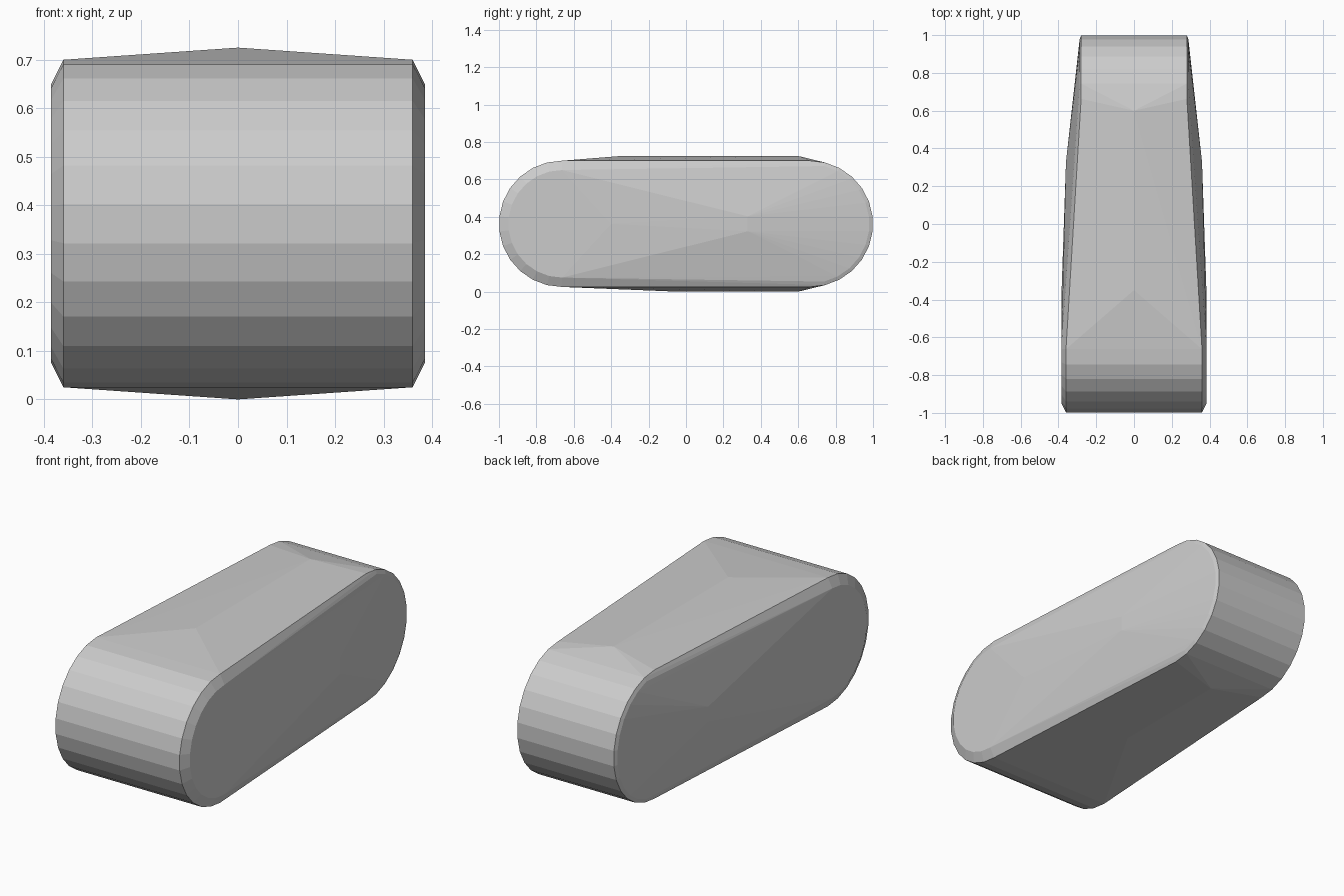
import bpy, bmesh
from math import sin, cos, pi

if "Cube" in bpy.data.objects:
    bpy.data.objects.remove(bpy.data.objects["Cube"])

CZ = 0.3625      # mid height
SEG = 13         # facets per rounded end
bm = bmesh.new()


def add(x, y, z):
    bm.verts.new((x, y, z))


def half_round(x, y, radius, direction):
    """Mirrored pair of half-circle rims at +-x, bulging towards direction*y."""
    for side in (-1, 1):
        for i in range(SEG + 1):
            a = -pi / 2 + pi * i / SEG
            add(side * x, y + direction * radius * cos(a), CZ + radius * sin(a))


# Wide front end: outer rim and bevelled cheek
half_round(0.36, -0.6625, 0.3375, -1)
half_round(0.385, -0.6625, 0.2875, -1)

# Narrow back end: outer rim and slim bevel
half_round(0.28, 0.6625, 0.3375, 1)
half_round(0.288, 0.6625, 0.318, 1)

# Gently swollen sides
for side in (-1, 1):
    add(side * 0.385, -0.4, CZ)
    for dz in (-0.04, 0.04):
        add(side * 0.36, 0.33, CZ + dz)

# Crowned top and bottom ridges
for y, z in ((-0.35, 0.725), (0.6, 0.725), (-0.05, 0), (0.6, 0)):
    add(0, y, z)

# Stretch the skin over all the rims
res = bmesh.ops.convex_hull(bm, input=bm.verts[:])
loose = [v for v in bm.verts if not v.link_faces]
bmesh.ops.delete(bm, geom=loose, context='VERTS')
bmesh.ops.dissolve_limit(bm, angle_limit=0.002, verts=bm.verts[:], edges=bm.edges[:])
bmesh.ops.recalc_face_normals(bm, faces=bm.faces[:])

mesh = bpy.data.meshes.new("rounded_wedge_body")
bm.to_mesh(mesh)
bm.free()
body = bpy.data.objects.new("rounded_wedge_body", mesh)
bpy.context.collection.objects.link(body)
